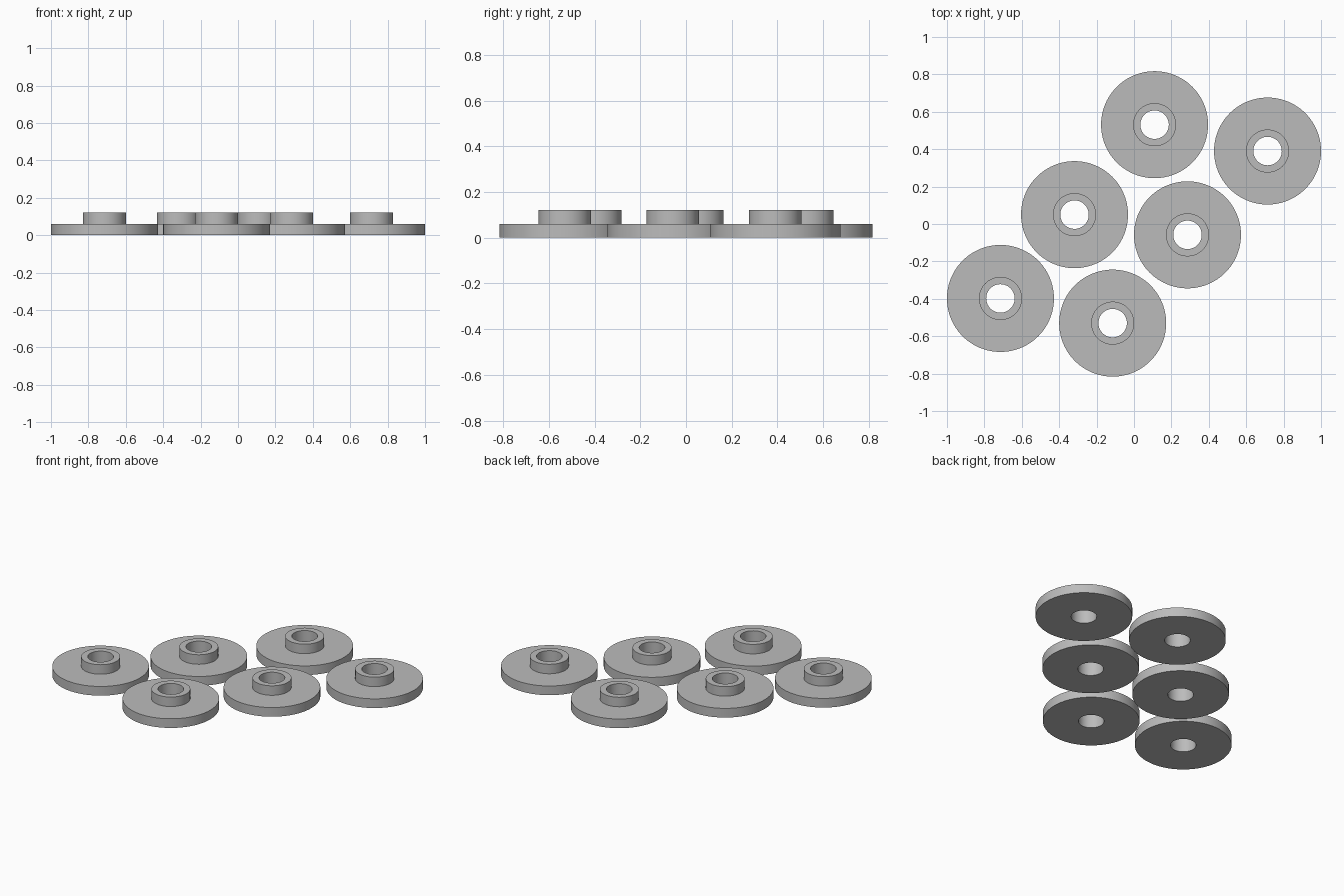
import bpy, bmesh
from math import cos, sin, tau, radians

cube = bpy.data.objects.get("Cube")
if cube:
    bpy.data.objects.remove(cube, do_unlink=True)

grey = bpy.data.materials.new("plain grey")
grey.use_nodes = True
colour = (0.5, 0.5, 0.5, 1)
grey.diffuse_color = colour
grey.node_tree.nodes["Principled BSDF"].inputs["Base Color"].default_value = colour

SIDES = 96
DISC_R, HUB_R, HOLE_R = 0.286, 0.115, 0.076
DISC_H, HUB_H = 0.06, 0.122

# Closed cross-section of a flanged washer: flat disc, raised hub, through hole
PROFILE = [(HOLE_R, 0), (DISC_R, 0), (DISC_R, DISC_H),
           (HUB_R, DISC_H), (HUB_R, HUB_H), (HOLE_R, HUB_H)]


def washer_mesh():
    bm = bmesh.new()
    rings = [[bm.verts.new((r * cos(tau * i / SIDES), r * sin(tau * i / SIDES), z))
              for i in range(SIDES)] for r, z in PROFILE]
    for a, b in zip(rings, rings[1:] + rings[:1]):
        for i in range(SIDES):
            j = (i + 1) % SIDES
            bm.faces.new((a[i], a[j], b[j], b[i]))
    bmesh.ops.recalc_face_normals(bm, faces=bm.faces)
    mesh = bpy.data.meshes.new("flanged_washer")
    bm.to_mesh(mesh)
    bm.free()
    mesh.materials.append(grey)
    return mesh


# Two staggered rows of three identical washers
mesh = washer_mesh()
rows = {
    "left_row": [(-0.114, -0.53), (0.286, -0.058), (0.714, 0.39)],
    "right_row": [(-0.714, -0.398), (-0.318, 0.05), (0.11, 0.531)],
}
bpy.ops.object.select_all(action="DESELECT")
for row, centres in rows.items():
    for place, (x, y) in zip(("front", "middle", "back"), centres):
        washer = bpy.data.objects.new(f"{row}_{place}_washer", mesh)
        washer.location = (x, y, 0)
        bpy.context.collection.objects.link(washer)
bpy.context.view_layer.objects.active = washer
washer.select_set(True)
bpy.ops.object.shade_smooth_by_angle(angle=radians(30))
